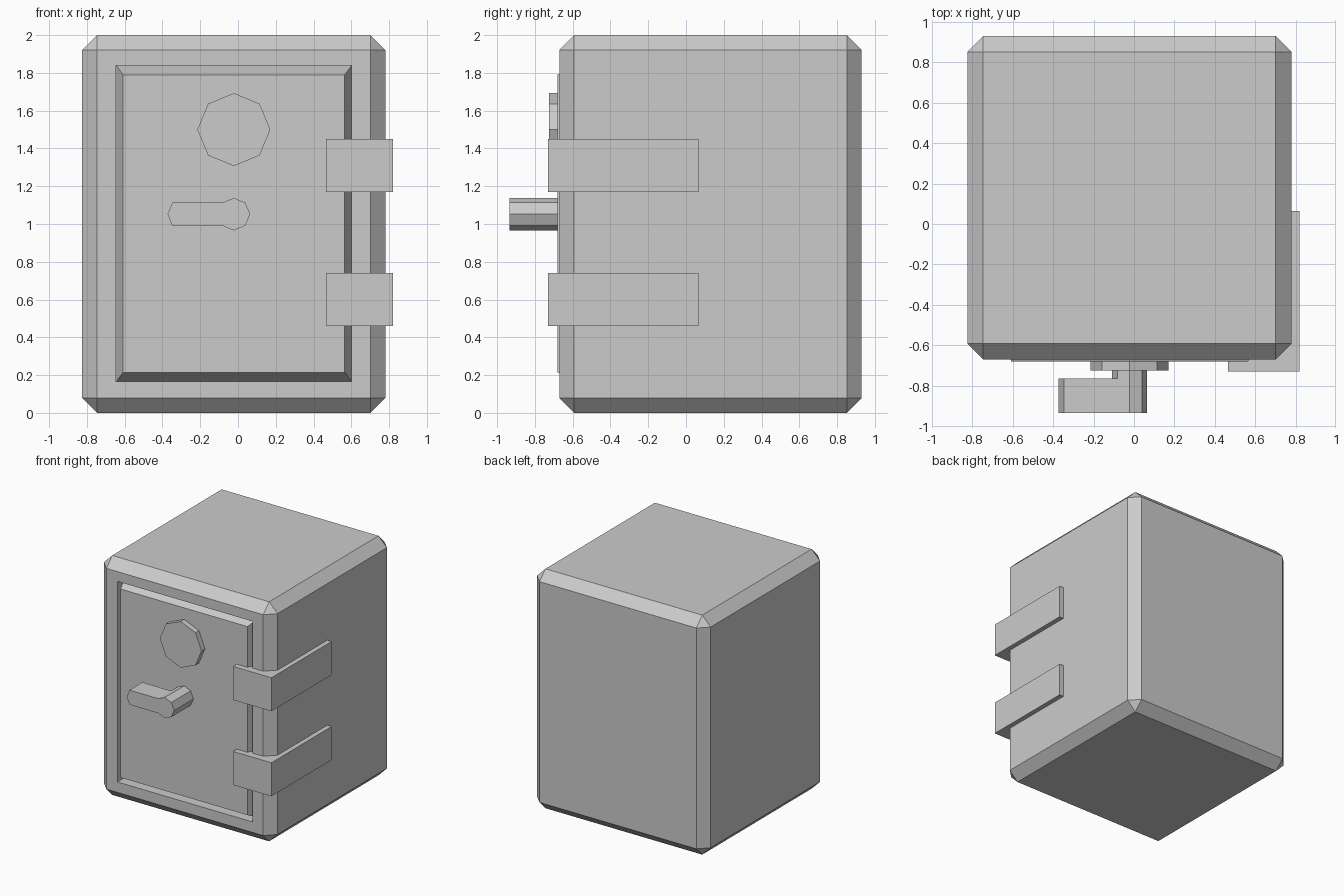
import bpy, bmesh, math
from mathutils import Vector

if "Cube" in bpy.data.objects:
    bpy.data.objects.remove(bpy.data.objects["Cube"])


def finish(bm, name):
    bmesh.ops.recalc_face_normals(bm, faces=bm.faces)
    mesh = bpy.data.meshes.new(name)
    bm.to_mesh(mesh)
    bm.free()
    obj = bpy.data.objects.new(name, mesh)
    bpy.context.collection.objects.link(obj)
    return obj


def extrude_face(bm, face, offset):
    """Extrude one face by a vector, drop the old face, return the new one."""
    res = bmesh.ops.extrude_discrete_faces(bm, faces=[face])
    new = res["faces"][0]
    bmesh.ops.translate(bm, verts=new.verts, vec=offset)
    return new


def fit_rect(face, x0, x1, z0, z1):
    """Move the corners of a front-facing quad onto a rectangle."""
    c = face.calc_center_median()
    for v in face.verts:
        v.co.x = x0 if v.co.x < c.x else x1
        v.co.z = z0 if v.co.z < c.z else z1


def octagon(bm, x, z, r, y):
    pts = [(x + r * math.cos(i * math.pi / 4), y, z + r * math.sin(i * math.pi / 4))
           for i in range(8)]
    return bm.faces.new([bm.verts.new(p) for p in pts])


FRONT = -0.67
DOOR_FRONT = -0.68
RECESS = 0.09

# Safe body: chamfered box with a recess for the door
bm = bmesh.new()
bmesh.ops.create_cube(bm, size=1)
for v in bm.verts:
    v.co.x = -0.825 if v.co.x < 0 else 0.78
    v.co.y = FRONT if v.co.y < 0 else 0.93
    v.co.z = 0 if v.co.z < 0 else 2
bmesh.ops.bevel(bm, geom=bm.edges[:], offset=0.078, segments=1, affect='EDGES')
bm.normal_update()
front = min(bm.faces, key=lambda f: f.calc_center_median().y)
bmesh.ops.inset_individual(bm, faces=[front], thickness=0.08)
fit_rect(front, -0.645, 0.602, 0.165, 1.84)
extrude_face(bm, front, Vector((0, RECESS, 0)))
finish(bm, "safe_body")

# Door: tapered panel rising out of the recess
bm = bmesh.new()
base = bm.faces.new([bm.verts.new((x, FRONT + RECESS, z)) for x, z in
                     ((-0.645, 0.165), (0.602, 0.165), (0.602, 1.84), (-0.645, 1.84))])
panel = extrude_face(bm, base, Vector((0, DOOR_FRONT - FRONT - RECESS, 0)))
fit_rect(panel, -0.608, 0.565, 0.215, 1.79)
finish(bm, "door")

# Combination dial
bm = bmesh.new()
extrude_face(bm, octagon(bm, -0.022, 1.5, 0.193, DOOR_FRONT), Vector((0, -0.045, 0)))
finish(bm, "dial")

# Handle: octagonal shaft whose two left faces are pulled out into a lever
bm = bmesh.new()
neck = extrude_face(bm, octagon(bm, -0.022, 1.052, 0.086, DOOR_FRONT), Vector((0, -0.085, 0)))
extrude_face(bm, neck, Vector((0, -0.17, 0)))
sides = [f for f in bm.faces if len(f.verts) == 4
         and f.calc_center_median().y < -0.8 and f.calc_center_median().x < -0.09]
res = bmesh.ops.extrude_face_region(bm, geom=sides)
bmesh.ops.translate(bm, vec=(-0.265, 0, 0),
                    verts=[g for g in res["geom"] if isinstance(g, bmesh.types.BMVert)])
bmesh.ops.delete(bm, geom=[f for f in sides if f.is_valid], context='FACES')
finish(bm, "handle")

# Hinges: brackets wrapping the chamfered front right edge
profile = [(0.465, -0.73), (0.82, -0.73), (0.82, 0.065), (0.76, 0.065),
           (0.76, -0.57), (0.68, -0.65), (0.465, -0.65)]
for name, z in (("lower_hinge", 0.46), ("upper_hinge", 1.17)):
    bm = bmesh.new()
    bottom = bm.faces.new([bm.verts.new((x, y, z)) for x, y in profile])
    top = bmesh.ops.extrude_face_region(bm, geom=[bottom])["geom"]
    bmesh.ops.translate(bm, vec=(0, 0, 0.28),
                        verts=[g for g in top if isinstance(g, bmesh.types.BMVert)])
    if len([f for f in bm.faces if len(f.verts) == 7]) < 2:
        bm.faces.new([v for v in bm.verts if abs(v.co.z - z) < 1e-4])
    finish(bm, name)
